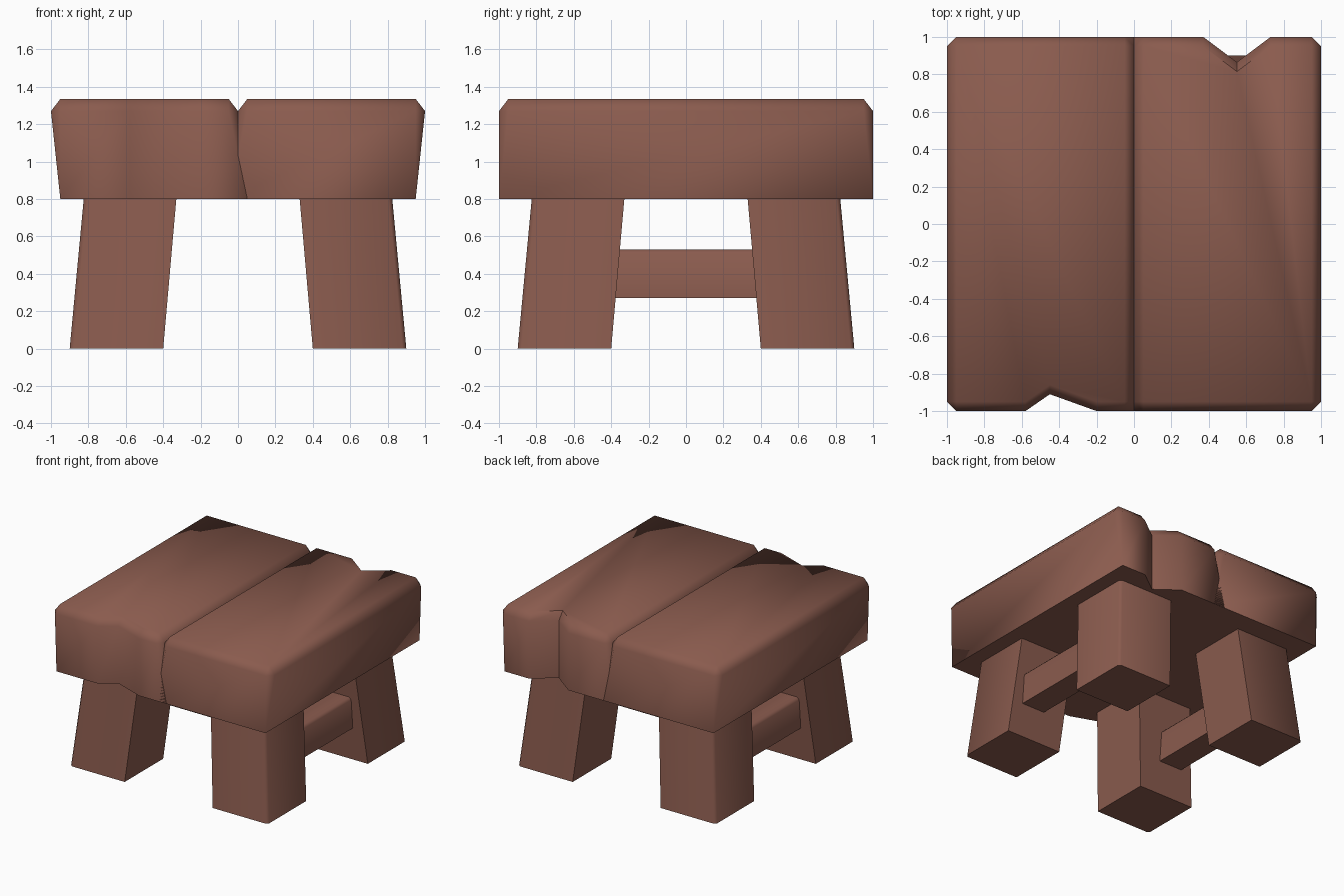
import bpy, bmesh, math

cube = bpy.data.objects.get("Cube")
if cube:
    bpy.data.objects.remove(cube, do_unlink=True)

# Brown wood
wood = bpy.data.materials.new("brown_wood")
wood.use_nodes = True
color = (0.255, 0.105, 0.076, 1)
wood.diffuse_color = color
wood.node_tree.nodes["Principled BSDF"].inputs["Base Color"].default_value = color


def loft(name, rings, bevel_edges=None, bevel=0.02):
    """Skin a stack of equal-length rings, cap both ends and smooth it."""
    bm = bmesh.new()
    loops = [[bm.verts.new(p) for p in ring] for ring in rings]
    n = len(loops[0])
    for low, high in zip(loops, loops[1:]):
        for i in range(n):
            j = (i + 1) % n
            bm.faces.new((low[i], low[j], high[j], high[i]))
    bm.faces.new(loops[0][::-1])
    bm.faces.new(loops[-1])
    bmesh.ops.remove_doubles(bm, verts=bm.verts[:], dist=0.0005)
    if bevel_edges:
        picked = [e for e in bm.edges if bevel_edges(e)]
        bmesh.ops.bevel(bm, geom=picked, offset=bevel, segments=1,
                        affect='EDGES', profile=0.5)
    bmesh.ops.recalc_face_normals(bm, faces=bm.faces[:])
    mesh = bpy.data.meshes.new(name)
    bm.to_mesh(mesh)
    bm.free()
    mesh.materials.append(wood)
    obj = bpy.data.objects.new(name, mesh)
    bpy.context.collection.objects.link(obj)
    bpy.ops.object.select_all(action='DESELECT')
    obj.select_set(True)
    bpy.context.view_layer.objects.active = obj
    bpy.ops.object.shade_smooth_by_angle(angle=math.radians(55))
    return obj


def plank(name, notch_x, depth, turn):
    """Chamfered plank with a V notch in one end; turn = -1 spins it half round."""
    c = 0.05

    def ring(z, outer, inner, end, cut):
        pts = [(outer, -end + cut), (outer + cut, -end)]
        pts += [(x, -end + d) for x, d in zip(notch_x, (0, depth, 0))]
        pts += [(inner - cut, -end), (inner, -end + cut),
                (inner, end - cut), (inner - cut, end),
                (outer + cut, end), (outer, end - cut)]
        return [(x * turn, y * turn, z) for x, y in pts]

    return loft(name, [ring(0.8, -1 + c, c, 1, 0),
                       ring(1.27, -1, 0, 1, c),
                       ring(1.335, -1 + c, -c, 1 - c, 0)])


# Seat planks
plank("right_seat_plank", (-0.58, -0.45, -0.2), 0.09, 1)
plank("left_seat_plank", (-0.73, -0.55, -0.37), 0.135, -1)

# Splayed legs, outer corner eased
for sx, side in ((-1, "right"), (1, "left")):
    for sy, end in ((-1, "front"), (1, "back")):
        def leg_ring(z, a, b):
            return [(sx * x, sy * y, z) for x, y in ((a, a), (b, a), (b, b), (a, b))]

        def outer_corner(e):
            return all(abs(v.co.x) > 0.7 and abs(v.co.y) > 0.7 for v in e.verts)

        loft(f"{end}_{side}_leg",
             [leg_ring(0, 0.4, 0.9), leg_ring(0.82, 0.328, 0.823)], outer_corner)

    # Stretcher between front and back leg
    def bar_ring(y):
        return [(sx * x, y, z) for x, z in
                ((0.57, 0.27), (0.78, 0.27), (0.78, 0.53), (0.57, 0.53))]

    loft(f"{side}_stretcher", [bar_ring(-0.45), bar_ring(0.45)],
         lambda e: abs(e.verts[0].co.y - e.verts[1].co.y) > 0.5
         and e.verts[0].co.z > 0.4, 0.02)
